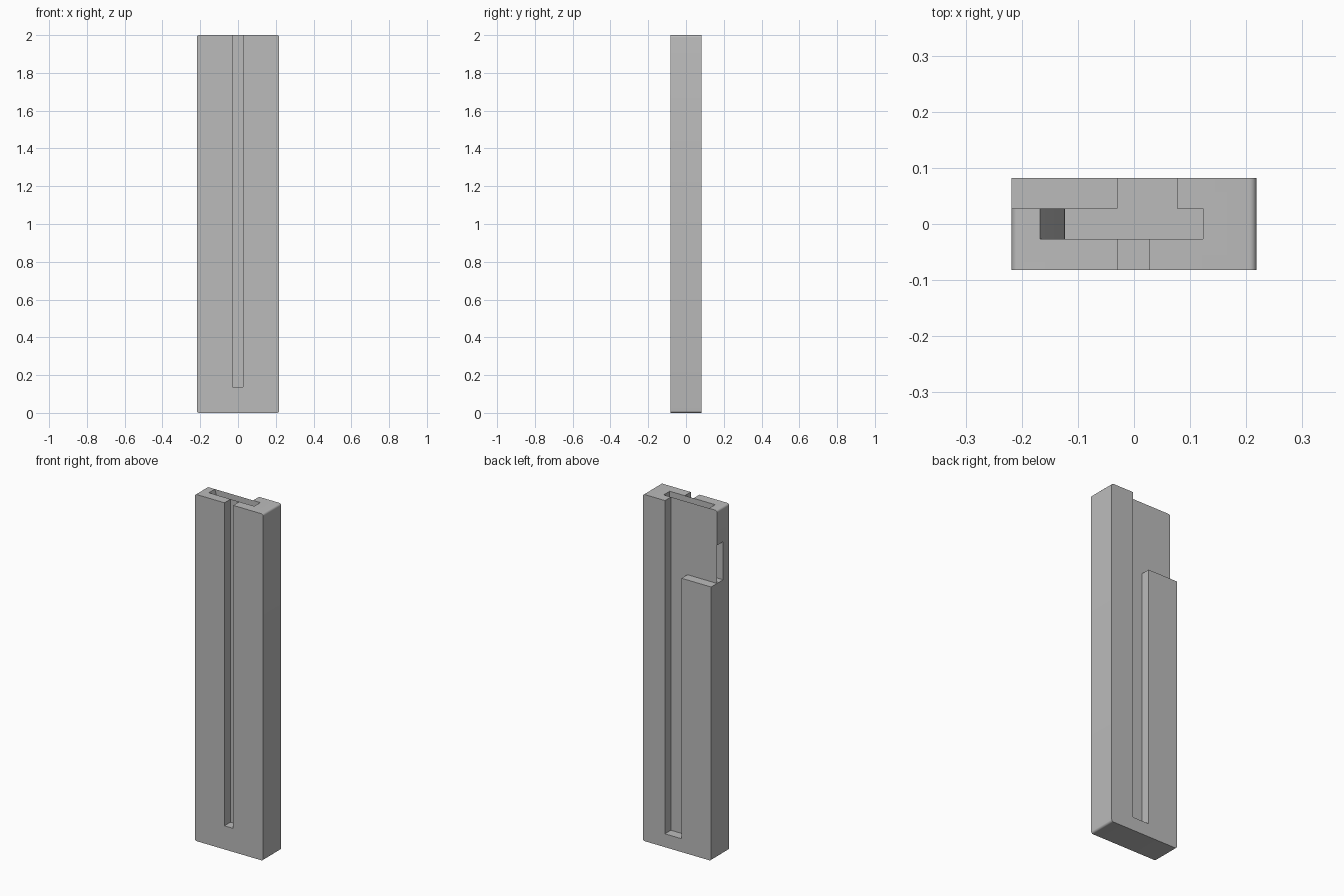
import bpy, bmesh
from math import sin, cos, pi

cube = bpy.data.objects.get("Cube")
if cube:
    bpy.data.objects.remove(cube, do_unlink=True)

grey = bpy.data.materials.new("plain grey")
grey.use_nodes = True
grey.diffuse_color = (0.5, 0.5, 0.5, 1)
grey.node_tree.nodes["Principled BSDF"].inputs["Base Color"].default_value = (0.5, 0.5, 0.5, 1)


def prism(name, profile, y0, y1):
    """Extrude an x-z outline from y0 to y1."""
    bm = bmesh.new()
    face = bm.faces.new([bm.verts.new((x, y0, z)) for x, z in profile])
    side = bmesh.ops.extrude_face_region(bm, geom=[face])["geom"]
    moved = [v for v in side if isinstance(v, bmesh.types.BMVert)]
    bmesh.ops.translate(bm, verts=moved, vec=(0, y1 - y0, 0))
    bmesh.ops.recalc_face_normals(bm, faces=bm.faces)
    mesh = bpy.data.meshes.new(name)
    bm.to_mesh(mesh)
    bm.free()
    mesh.materials.append(grey)
    obj = bpy.data.objects.new(name, mesh)
    bpy.context.collection.objects.link(obj)
    return obj


# Bar outline with four rounded corners
HALF, HEIGHT, R, STEPS = 0.218, 2.0, 0.012, 5
outline = []
corners = [(HALF - R, HEIGHT - R), (R - HALF, HEIGHT - R), (R - HALF, R), (HALF - R, R)]
for quarter, (cx, cz) in enumerate(corners):
    for i in range(STEPS + 1):
        a = (quarter + i / STEPS) * pi / 2
        outline.append((cx + R * cos(a), cz + R * sin(a)))
BACK, INNER, LIP = 0.082, 0.028, 0.027
body = prism("slotted_bar", outline, -BACK, BACK)

# Cut shapes: narrow front slot, wide inner channel with the wedge catch left
# standing, and back opening with the lowered right-hand lip
FLOOR, LEDGE, OVER = 0.077, 1.58, 2.1
front_slot = [(-0.029, 0.136), (0.027, 0.136), (0.027, OVER), (-0.029, OVER)]
channel = [(-0.123, FLOOR), (0.123, FLOOR), (0.123, OVER), (-0.197, OVER),
           (-0.124, 1.855), (-0.124, 1.8), (-0.3, 1.8), (-0.3, LEDGE), (-0.123, LEDGE)]
back_slot = [(-0.029, FLOOR), (0.077, FLOOR), (0.077, OVER), (-0.3, OVER),
             (-0.3, LEDGE), (-0.029, LEDGE)]
cuts = [("channel", channel, -LIP, INNER),
        ("front_slot", front_slot, -0.2, -LIP),
        ("back_slot", back_slot, INNER, 0.2)]

bpy.context.view_layer.objects.active = body
for name, profile, y0, y1 in cuts:
    cutter = prism(name + "_cutter", profile, y0, y1)
    cutter.hide_render = True
    mod = body.modifiers.new(name, "BOOLEAN")
    mod.operation, mod.solver, mod.object = "DIFFERENCE", "EXACT", cutter
    bpy.ops.object.modifier_apply(modifier=name)
    bpy.data.objects.remove(cutter, do_unlink=True)

# Smooth only the small rounded corners
bpy.ops.object.select_all(action="DESELECT")
body.select_set(True)
bpy.ops.object.shade_smooth_by_angle(angle=pi / 6)
